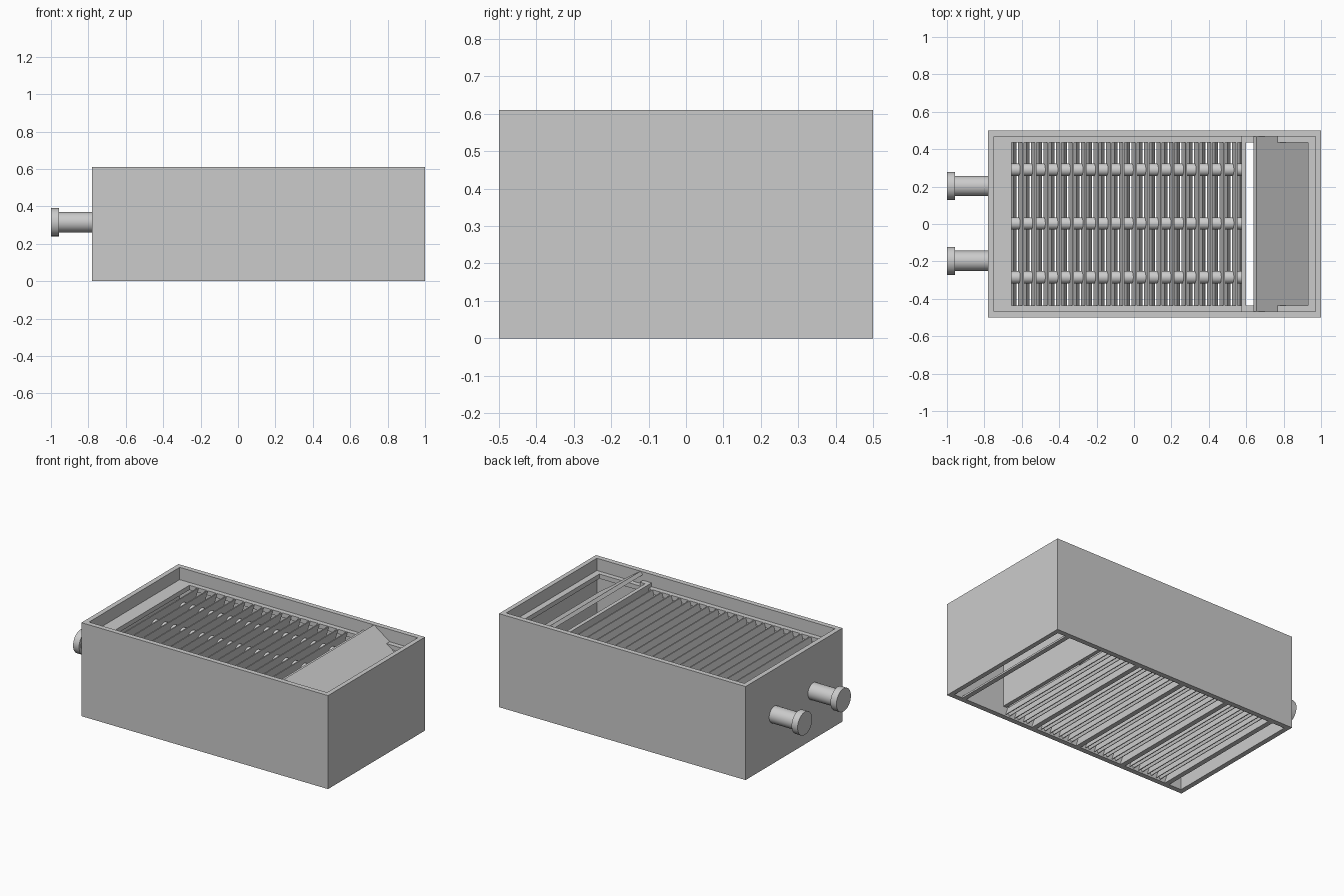
import bpy
import bmesh
import math
from mathutils import Matrix

old = bpy.data.objects.get("Cube")
if old:
    bpy.data.objects.remove(old)

# Single grey material
grey = bpy.data.materials.new("plain grey")
grey.use_nodes = True
colour = (0.6, 0.6, 0.6, 1)
grey.diffuse_color = colour
grey.node_tree.nodes["Principled BSDF"].inputs["Base Color"].default_value = colour


def finish(name, bm):
    bmesh.ops.recalc_face_normals(bm, faces=bm.faces)
    mesh = bpy.data.meshes.new(name)
    bm.to_mesh(mesh)
    bm.free()
    mesh.materials.append(grey)
    obj = bpy.data.objects.new(name, mesh)
    bpy.context.collection.objects.link(obj)
    return obj


def prism(name, profile, y0, y1):
    """Extrude an x-z profile along y."""
    bm = bmesh.new()
    face = bm.faces.new([bm.verts.new((x, y0, z)) for x, z in profile])
    out = bmesh.ops.extrude_face_region(bm, geom=[face])
    moved = [v for v in out["geom"] if isinstance(v, bmesh.types.BMVert)]
    bmesh.ops.translate(bm, verts=moved, vec=(0, y1 - y0, 0))
    return finish(name, bm)


def box(name, x0, x1, y0, y1, z0, z1):
    return prism(name, [(x0, z0), (x1, z0), (x1, z1), (x0, z1)], y0, y1)


def rod(name, x0, x1, y, z, radius):
    """Round bar running along x."""
    bm = bmesh.new()
    bmesh.ops.create_cone(bm, cap_ends=True, segments=32, radius1=radius,
                          radius2=radius, depth=x1 - x0)
    turn = Matrix.Rotation(math.pi / 2, 4, "Y")
    place = Matrix.Translation(((x0 + x1) / 2, y, z))
    bmesh.ops.transform(bm, matrix=place @ turn, verts=bm.verts)
    obj = finish(name, bm)
    bpy.ops.object.select_all(action="DESELECT")
    obj.select_set(True)
    bpy.context.view_layer.objects.active = obj
    bpy.ops.object.shade_smooth_by_angle()
    return obj


def cut(target, cutter):
    mod = target.modifiers.new("cut", "BOOLEAN")
    mod.operation = "DIFFERENCE"
    mod.solver = "EXACT"
    mod.object = cutter
    bpy.context.view_layer.objects.active = target
    bpy.ops.object.modifier_apply(modifier=mod.name)
    bpy.data.objects.remove(cutter)


# Thin-walled tank, open above and below, with a flat ledge frame inside
TOP, LEDGE, INNER, WALL = 0.61, 0.53, 0.435, 0.467
tank = box("tank_shell", -0.78, 1, -0.5, 0.5, 0, TOP)
cut(tank, box("tank_cutter", -0.748, 0.97, -WALL, WALL, -0.5, 1))
frame = box("ledge_frame", -0.748, 0.97, -WALL, WALL, 0.5, LEDGE)
cut(frame, box("frame_cutter", -0.655, 0.93, -INNER, INNER, 0, 1))

# Partition beside the slats, with end clips resting on the ledge
box("partition", 0.575, 0.6, -WALL, WALL, 0.06, 0.555)
for side in (-1, 1):
    a, b = sorted((side * INNER, side * WALL))
    box("partition_clip", 0.6, 0.638, a, b, LEDGE, 0.555)

# Sloping baffle, wider above the ledge, with square-cut edges
KINK, DX, DZ = (0.768, LEDGE), 0.015, 0.02


def baffle(name, top, bottom, half):
    lower = [(x - DX, z - DZ) for x, z in (bottom, top)]
    prism(name, [top, bottom] + lower, -half, half)


baffle("baffle_upper", (0.655, TOP), KINK, WALL)
baffle("baffle_lower", KINK, (0.93, 0.415), INNER)

# Leaning slats above
PITCH = 0.0672
for i in range(18):
    x = -0.604 + i * PITCH
    prism("slat", [(x - 0.015, 0.45), (x - 0.007, 0.45), (x + 0.015, LEDGE), (x + 0.007, LEDGE)],
          -INNER, INNER)

# Folded angle bars below, with flat beams under some of them
for i in range(19):
    c = -0.643 + i * PITCH
    prism("angle_bar", [(c - 0.016, 0.01), (c, 0.06), (c + 0.016, 0.01),
                        (c + 0.012, 0.01), (c, 0.05), (c - 0.012, 0.01)], -WALL, WALL)
    if i % 5 == 0:
        box("floor_beam", c - 0.016, c + 0.016, -WALL, WALL, 0, 0.012)
box("end_beam", 0.88, 0.91, -WALL, WALL, 0, 0.012)

# Rods threading the slats
for y in (-0.285, 0.003, 0.29):
    rod("slat_rod", -0.655, 0.58, y, 0.455, 0.033)

# Two flanged pipes
for y in (-0.197, 0.203):
    rod("pipe", -0.98, -0.74, y, 0.315, 0.054)
    rod("pipe_flange", -1, -0.957, y, 0.315, 0.075)
